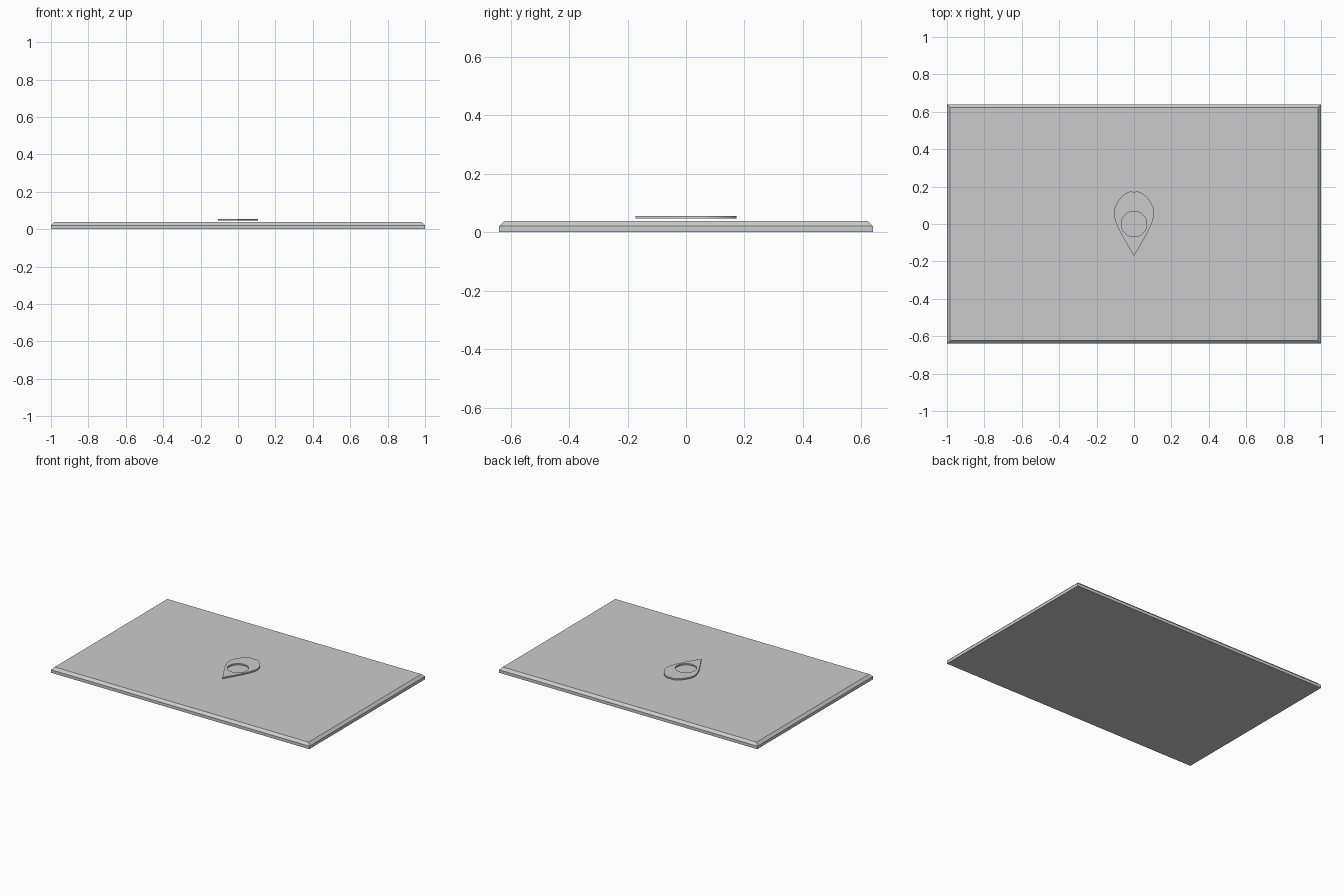
import bpy, bmesh, math

if "Cube" in bpy.data.objects:
    bpy.data.objects.remove(bpy.data.objects["Cube"])

# Plate: stacked rectangles giving straight sides and a chamfered top rim
bm = bmesh.new()
rings = []
for hx, hy, z in [(1, 0.64, 0), (1, 0.64, 0.021), (0.983, 0.623, 0.038)]:
    rings.append([bm.verts.new((sx * hx, sy * hy, z))
                  for sx, sy in [(-1, -1), (1, -1), (1, 1), (-1, 1)]])
for a, b in zip(rings, rings[1:]):
    for i in range(4):
        j = (i + 1) % 4
        bm.faces.new((a[i], a[j], b[j], b[i]))
bm.faces.new(rings[0][::-1])
bm.faces.new(rings[-1])
mesh = bpy.data.meshes.new("base_plate")
bm.to_mesh(mesh)
bm.free()
bpy.context.collection.objects.link(bpy.data.objects.new("base_plate", mesh))


def add_loop(curve, points):
    """Closed bezier loop from (left handle, point, right handle) triples."""
    s = curve.splines.new('BEZIER')
    s.bezier_points.add(len(points) - 1)
    s.use_cyclic_u = True
    s.resolution_u = 16
    for bp, (l, c, r) in zip(s.bezier_points, points):
        bp.handle_left_type = bp.handle_right_type = 'FREE'
        bp.handle_left, bp.co, bp.handle_right = [(*p, 0) for p in (l, c, r)]


# Teardrop marker with a round hole, floating just above the plate
curve = bpy.data.curves.new("marker", 'CURVE')
curve.dimensions = '2D'
curve.fill_mode = 'BOTH'
curve.extrude = 0.005
add_loop(curve, [
    ((-0.05, -0.083), (0, -0.172), (0.05, -0.083)),
    ((0.108, 0.0), (0.108, 0.065), (0.106, 0.107)),
    ((0.045, 0.192), (0, 0.17), (-0.045, 0.192)),
    ((-0.106, 0.107), (-0.108, 0.065), (-0.108, 0.0)),
])
r, k = 0.068, 0.068 * 0.5523
hole = []
for i in range(4):
    c, s = round(math.cos(i * math.pi / 2)), round(math.sin(i * math.pi / 2))
    hole.append(((c * r + s * k, s * r - c * k), (c * r, s * r),
                 (c * r - s * k, s * r + c * k)))
add_loop(curve, hole)
marker = bpy.data.objects.new("marker", curve)
bpy.context.collection.objects.link(marker)
marker.location.z = 0.051

# Turn the marker into a welded mesh with smooth walls
bpy.ops.object.select_all(action='DESELECT')
bpy.context.view_layer.objects.active = marker
marker.select_set(True)
bpy.ops.object.convert(target='MESH')
marker = bpy.context.object
bm = bmesh.new()
bm.from_mesh(marker.data)
bmesh.ops.remove_doubles(bm, verts=bm.verts, dist=0.0002)
bmesh.ops.recalc_face_normals(bm, faces=bm.faces)
bm.to_mesh(marker.data)
bm.free()
bpy.ops.object.shade_smooth_by_angle(angle=math.radians(30))
